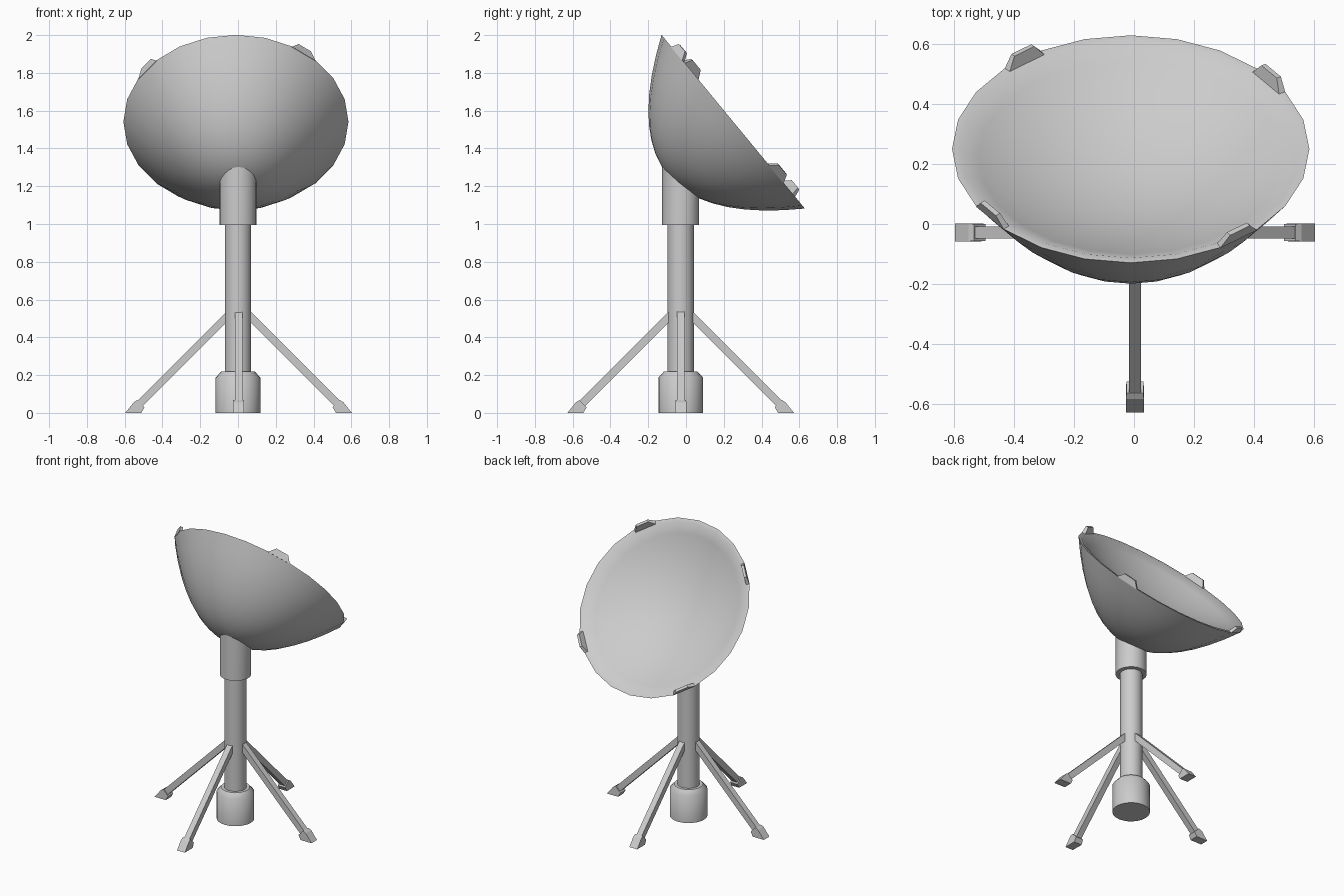
import bpy, bmesh
from math import sin, cos, pi, radians, atan2
from mathutils import Matrix

if "Cube" in bpy.data.objects:
    bpy.data.objects.remove(bpy.data.objects["Cube"])

SEGS = 24
AX, AY = 0.0, -0.028              # column axis
R, DEPTH = 0.596, 0.447           # dish rim radius and depth
DISH = Matrix.Translation((-0.011, 0.25, 1.5415)) @ Matrix.Rotation(-atan2(0.7715, 0.6366), 4, 'X')
POST = Matrix.Translation((AX, AY, 0))


def finish(name, bm, matrix, angle):
    bm.transform(matrix)
    bmesh.ops.recalc_face_normals(bm, faces=bm.faces)
    me = bpy.data.meshes.new(name)
    bm.to_mesh(me)
    bm.free()
    ob = bpy.data.objects.new(name, me)
    bpy.context.collection.objects.link(ob)
    if angle:
        bpy.ops.object.select_all(action='DESELECT')
        ob.select_set(True)
        bpy.context.view_layer.objects.active = ob
        bpy.ops.object.shade_smooth_by_angle(angle=radians(angle))
    return ob


def lathe(name, profile, matrix, angle=30):
    """Revolve (radius, z) points about the local z axis."""
    bm = bmesh.new()
    rings = []
    for r, z in profile:
        if r == 0:
            rings.append([bm.verts.new((0, 0, z))] * SEGS)
        else:
            rings.append([bm.verts.new((r * cos(2 * pi * i / SEGS), r * sin(2 * pi * i / SEGS), z))
                          for i in range(SEGS)])
    for a, b in zip(rings, rings[1:]):
        for i in range(SEGS):
            j = (i + 1) % SEGS
            bm.faces.new(dict.fromkeys((a[i], a[j], b[j], b[i])))
    return finish(name, bm, matrix, angle)


def prism(name, points, matrix):
    """Side profile of (x, z, half_width) points, widened along y."""
    bm = bmesh.new()
    left = [bm.verts.new((x, -w, z)) for x, z, w in points]
    right = [bm.verts.new((x, w, z)) for x, z, w in points]
    bm.faces.new(left)
    bm.faces.new(right[::-1])
    n = len(points)
    for i in range(n):
        j = (i + 1) % n
        bm.faces.new((left[i], right[i], right[j], left[j]))
    return finish(name, bm, matrix, 0)


# Base and column
lathe("base", [(0, 0), (0.118, 0), (0.118, 0.187), (0.09, 0.218), (0, 0.218)], POST, 48)
lathe("column", [(0, 0.2), (0.07, 0.2), (0.07, 1.1), (0, 1.1)], POST)

# Dish: parabolic back, flat rim and a shallower bowl inside
N = 9
outer = [(R * i / N, -DEPTH * (1 - (i / N) ** 2)) for i in range(N + 1)]
ri, di = R - 0.025, 0.17
inner = [(ri * i / N, -di * (1 - (i / N) ** 2)) for i in range(N, -1, -1)]
lathe("dish", outer + inner, DISH)

# Collar: its top edge is raised until it runs into the dish
collar = lathe("collar", [(0, 0.995), (0.098, 0.995), (0.098, 1.1)], POST)
to_dish = DISH.inverted()
for v in collar.data.vertices:
    if v.co.z > 1.05:
        while v.co.z < 1.4:
            p = to_dish @ v.co
            if p.z > 0.01 - DEPTH * (1 - (p.x ** 2 + p.y ** 2) / R ** 2):
                break
            v.co.z += 0.002

# Four tapered tabs standing on the rim
edge = R * cos(pi / SEGS)
half = R * sin(pi / SEGS)
for k in range(4):
    spin = Matrix.Rotation(radians(37.5 + 90 * k), 4, 'Z')
    prism(f"rim_tab_{k + 1}",
          [(edge, -0.003, half), (edge + 0.008, 0.04, 0.042),
           (edge - 0.009, 0.042, 0.042), (edge - 0.024, -0.003, half - 0.003)],
          DISH @ spin)

# Four splayed legs with ground-cut feet
for k in range(4):
    m = Matrix.Translation((0.003, AY, 0)) @ Matrix.Rotation(k * pi / 2, 4, 'Z')
    prism(f"leg_{k + 1}", [(0.05, 0.55, 0.02), (0.55, 0.05, 0.02),
                           (0.52, 0.023, 0.02), (0.05, 0.493, 0.02)], m)
    prism(f"foot_{k + 1}", [(0.6, 0, 0.03), (0.555, 0.056, 0.03), (0.536, 0.068, 0.028),
                            (0.498, 0.03, 0.028), (0.515, 0, 0.03)], m)
